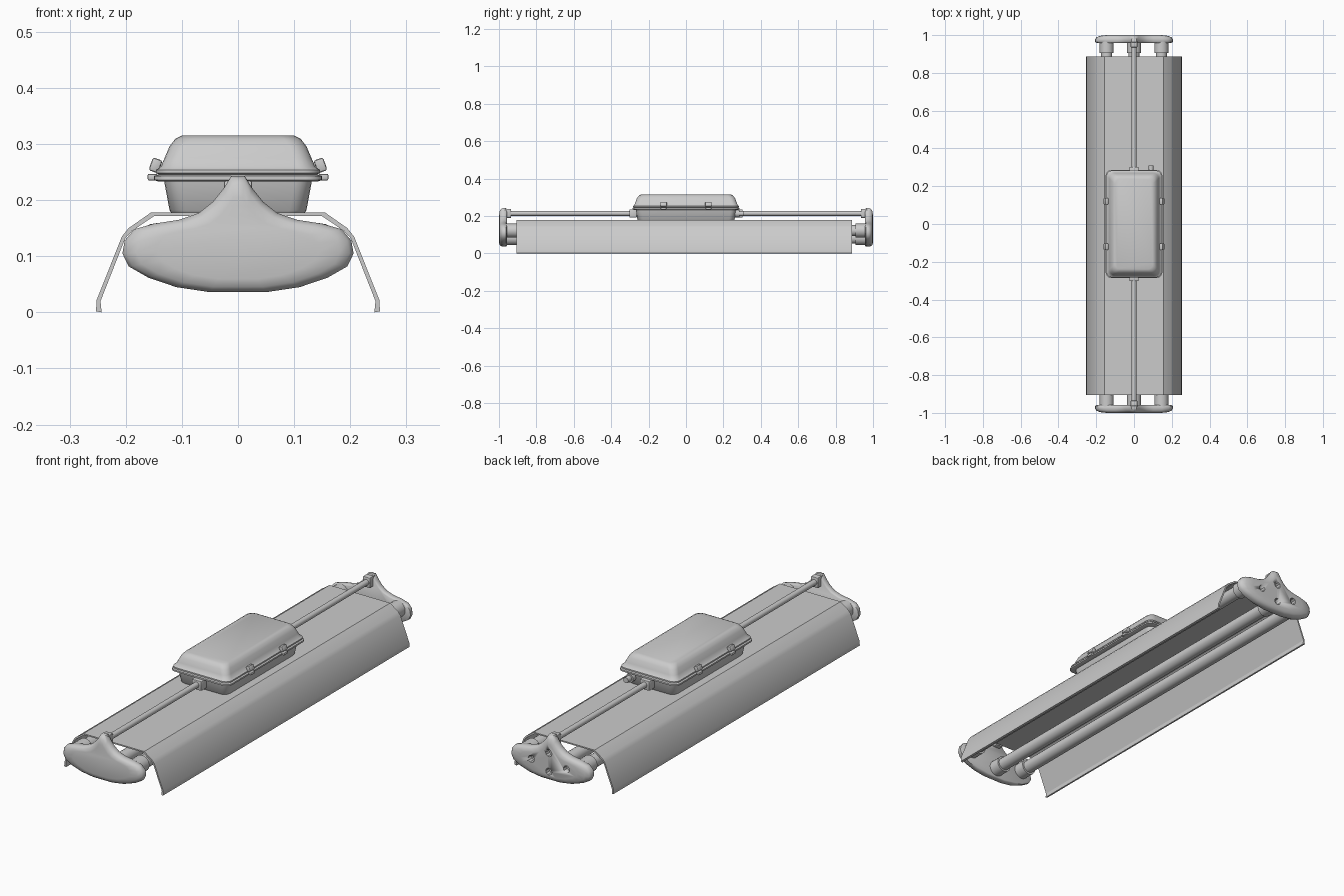
import bpy, bmesh, math
from mathutils import Vector

if "Cube" in bpy.data.objects:
    bpy.data.objects.remove(bpy.data.objects["Cube"])


def finish(name, bm, bevel=0, segs=3, angle=35):
    bmesh.ops.recalc_face_normals(bm, faces=bm.faces)
    me = bpy.data.meshes.new(name)
    bm.to_mesh(me)
    bm.free()
    ob = bpy.data.objects.new(name, me)
    bpy.context.collection.objects.link(ob)
    bpy.ops.object.select_all(action='DESELECT')
    ob.select_set(True)
    bpy.context.view_layer.objects.active = ob
    if bevel:
        m = ob.modifiers.new("bevel", 'BEVEL')
        m.width, m.segments, m.limit_method = bevel, segs, 'ANGLE'
        m.angle_limit = math.radians(40)
        bpy.ops.object.modifier_apply(modifier="bevel")
    bpy.ops.object.shade_smooth_by_angle(angle=math.radians(angle))
    return ob


def loft(name, rings, bevel=0, angle=35):
    bm = bmesh.new()
    vs = [[bm.verts.new(p) for p in r] for r in rings]
    n = len(vs[0])
    for a, b in zip(vs, vs[1:]):
        for i in range(n):
            bm.faces.new((a[i], a[(i + 1) % n], b[(i + 1) % n], b[i]))
    bm.faces.new(vs[0])
    bm.faces.new(vs[-1])
    return finish(name, bm, bevel, angle=angle)


def box(name, c, s, bevel=0.004, rot=0):
    bm = bmesh.new()
    bmesh.ops.create_cube(bm, size=1)
    for v in bm.verts:
        v.co = Vector((v.co.x * s[0], v.co.y * s[1], v.co.z * s[2]))
    ob = finish(name, bm, bevel, 2)
    ob.location = c
    ob.rotation_euler.y = rot
    return ob


def rod(name, x, z, r, y0, y1, n=20):
    ring = [(x + r * math.cos(2 * math.pi * i / n), z + r * math.sin(2 * math.pi * i / n)) for i in range(n)]
    return loft(name, [[(a, y, b) for a, b in ring] for y in (y0, y1)])


def rounded(hx, hy, z, r=0.03, n=5):
    pts = []
    for k, (sx, sy) in enumerate(((1, 1), (-1, 1), (-1, -1), (1, -1))):
        for i in range(n + 1):
            a = math.pi / 2 * (k + i / n)
            pts.append((sx * (hx - r) + r * math.cos(a), sy * (hy - r) + r * math.sin(a), z))
    return pts


# reflector hood: thin folded sheet
outer = [(0.253, 0.002), (0.252, 0.022), (0.207, 0.135), (0.195, 0.15), (0.155, 0.178)]
inner = [(0.149, 0.172), (0.189, 0.145), (0.201, 0.132), (0.245, 0.02), (0.243, 0.0)]
sheet = outer + [(-x, z) for x, z in outer[::-1]] + [(-x, z) for x, z in inner[::-1]] + inner
loft("reflector_hood", [[(x, y, z) for x, z in sheet] for y in (-0.905, 0.888)], angle=20)

# end caps: domed plates with a concave-sided peak
half = [(0.012, 0.243), (0.025, 0.222), (0.045, 0.197), (0.07, 0.177), (0.105, 0.165), (0.15, 0.158),
        (0.185, 0.148), (0.202, 0.128), (0.206, 0.105), (0.195, 0.082), (0.16, 0.062), (0.11, 0.045), (0.05, 0.036)]
cap = half + [(-x, z) for x, z in half[::-1]]
tubes = [(-0.145, 0.122), (0, 0.082), (0.145, 0.122)]
for s, tag in ((-1, "front"), (1, "back")):
    rings = []
    for y, k in ((0.958, 0.94), (0.963, 1), (0.978, 1), (0.988, 0.965), (0.996, 0.88), (1.0, 0.7)):
        rings.append([(x * k, s * y, 0.115 + (z - 0.115) * k) for x, z in cap])
    ob = loft(tag + "_end_cap", rings, angle=50)
    # recessed holes on the back cap
    if s > 0:
        for x, z in ((-0.09, 0.115), (0, 0.165), (0.09, 0.115), (0, 0.08)):
            cut = rod("hole_cutter", x, z, 0.016, 0.975, 1.05, 10)
            cut.hide_render = True
            m = ob.modifiers.new("hole", 'BOOLEAN')
            m.operation, m.object, m.solver = 'DIFFERENCE', cut, 'EXACT'
            bpy.context.view_layer.objects.active = ob
            bpy.ops.object.modifier_apply(modifier="hole")
            bpy.data.objects.remove(cut)
    # sockets and rod mount
    for x, z in tubes:
        rod(tag + "_tube_socket", x, z, 0.037, s * 0.905, s * 0.965)
    box(tag + "_rod_mount", (0, s * 0.955, 0.214), (0.036, 0.04, 0.048))
    # collar where the rod meets the ballast case
    box(tag + "_rod_collar", (0, s * 0.283, 0.213), (0.05, 0.04, 0.044))
    rod(tag + "_rod", 0, 0.214, 0.013, s * 0.27, s * 0.96)

# lamp tubes
for x, z in tubes:
    rod("lamp_tube", x, z, 0.029, -0.93, 0.93)

# ballast case: tapered base, flanged rim, domed lid
loft("case_base", [rounded(*r) for r in ((0.118, 0.255, 0.176), (0.122, 0.26, 0.182), (0.132, 0.268, 0.236))])
loft("case_rim", [rounded(*r) for r in ((0.142, 0.279, 0.233), (0.15, 0.286, 0.236), (0.15, 0.286, 0.243), (0.14, 0.278, 0.246))])
loft("case_lid", [rounded(*r) for r in (
    (0.139, 0.277, 0.245), (0.146, 0.283, 0.248), (0.146, 0.283, 0.254), (0.138, 0.276, 0.259),
    (0.131, 0.27, 0.275), (0.122, 0.262, 0.296), (0.112, 0.252, 0.309), (0.1, 0.24, 0.315))], angle=50)

# latches on both long sides
for s in (-1, 1):
    for y in (-0.12, 0.12):
        box("latch", (s * 0.147, y, 0.262), (0.018, 0.035, 0.024), 0.004, s * -0.35)
        box("latch_tab", (s * 0.152, y, 0.241), (0.018, 0.03, 0.012), 0.003)

# cable gland
rod("cable_gland", 0.09, 0.213, 0.02, 0.255, 0.285, 12)
rod("cable_gland_tip", 0.09, 0.213, 0.013, 0.28, 0.31, 12)
